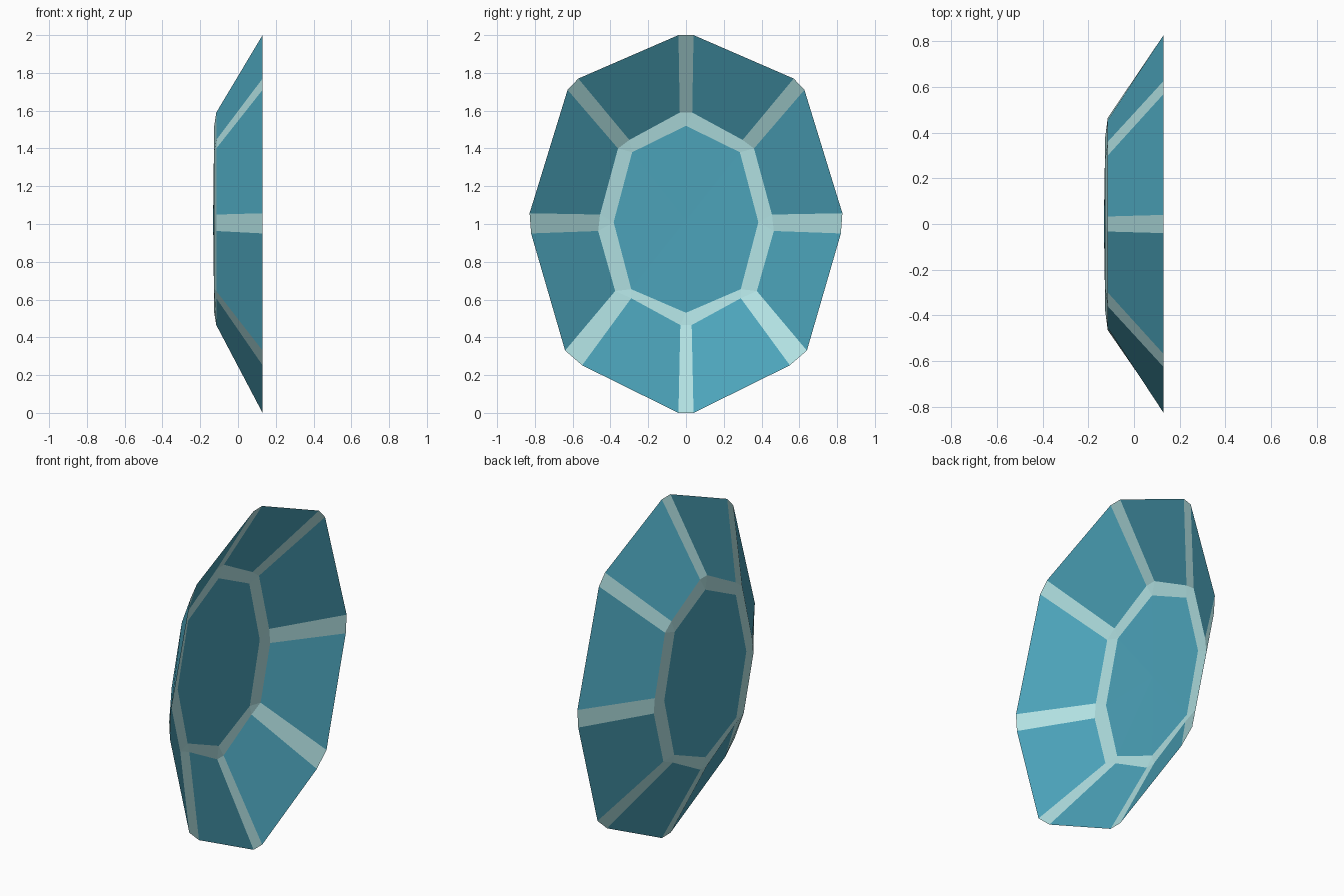
import bpy
import bmesh

cube = bpy.data.objects.get("Cube")
if cube:
    bpy.data.objects.remove(cube, do_unlink=True)


def make_material(name, color):
    mat = bpy.data.materials.new(name)
    mat.use_nodes = True
    mat.diffuse_color = color
    mat.node_tree.nodes["Principled BSDF"].inputs["Base Color"].default_value = color
    return mat


teal = make_material("teal", (0.072, 0.366, 0.49, 1))
pale = make_material("pale_aqua", (0.44, 0.75, 0.76, 1))


def make_part(name, polygons, mat):
    """Sheet of flat polygons, all facing outward (-x)."""
    bm = bmesh.new()
    for points in polygons:
        bm.faces.new([bm.verts.new(p) for p in points])
    bmesh.ops.remove_doubles(bm, verts=bm.verts, dist=0.0001)
    bm.normal_update()
    for face in bm.faces:
        if face.normal.x > 0:
            face.normal_flip()
    mesh = bpy.data.meshes.new(name)
    bm.to_mesh(mesh)
    bm.free()
    mesh.materials.append(mat)
    obj = bpy.data.objects.new(name, mesh)
    bpy.context.collection.objects.link(obj)


def ring(x, half):
    """Closed ring at depth x from its +y half, listed top to bottom."""
    other = [(-y, z) for y, z in reversed(half) if y > 0]
    return [(x, y, z) for y, z in half + other]


# Cross-section rings: open rim, foot of the side panels, centre panel
rim = ring(0.13, [(0.04, 2), (0.57, 1.77), (0.627, 1.71), (0.828, 1.057),
                  (0.82, 0.95), (0.64, 0.33), (0.55, 0.252), (0.04, 0)])
foot = ring(-0.115, [(0.033, 1.59), (0.3, 1.445), (0.36, 1.4), (0.455, 1.05),
                     (0.465, 0.963), (0.375, 0.645), (0.29, 0.607), (0.03, 0.465)])
table = ring(-0.126, [(0, 1.52), (0.285, 1.38), (0.383, 1.01), (0.29, 0.655), (0, 0.53)])
centre = (-0.132, 0, 1.02)

side_panels, spokes, border, centre_panel = [], [], [], []
for i in range(8):
    a, b, c = 2 * i, 2 * i + 1, (2 * i + 2) % 16
    j = (i + 1) % 8
    side_panels.append([rim[a], rim[b], foot[b], foot[a]])
    spokes.append([rim[b], rim[c], foot[c], foot[b]])
    border.append([foot[a], foot[b], table[j], table[i]])
    border.append([foot[b], foot[c], table[j]])
    centre_panel.append([table[i], table[j], centre])

make_part("side_panels", side_panels, teal)
make_part("edge_spokes", spokes, pale)
make_part("centre_border", border, pale)
make_part("centre_panel", centre_panel, teal)
